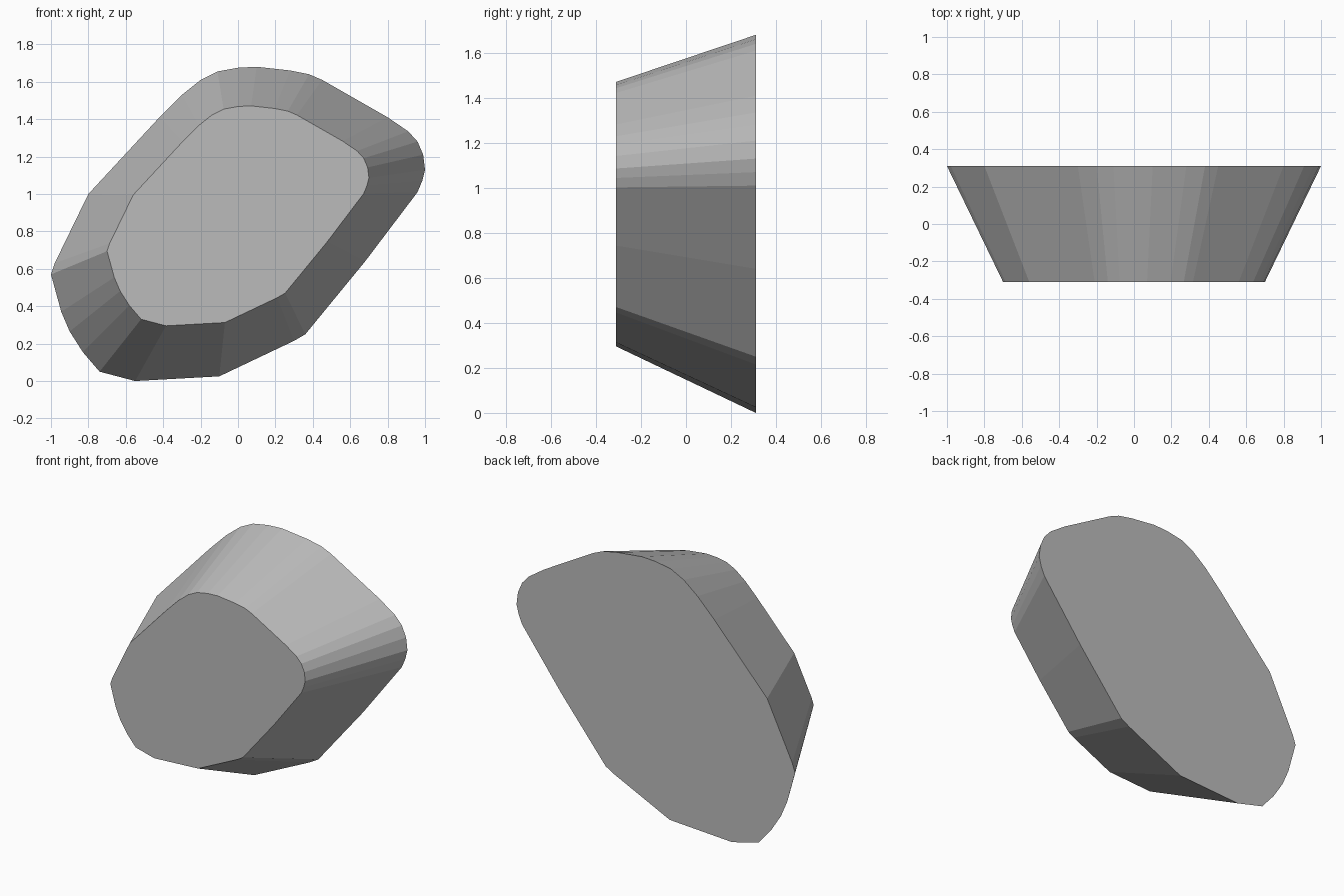
import bpy, bmesh

if "Cube" in bpy.data.objects:
    bpy.data.objects.remove(bpy.data.objects["Cube"])

# Rounded irregular outline (x, z) of the wide back face
OUTLINE = [(-0.55, 0.0), (-0.10, 0.025), (0.30, 0.215), (0.36, 0.25), (0.68, 0.64),
           (0.96, 1.01), (0.985, 1.07), (1.0, 1.13), (0.99, 1.21), (0.96, 1.28),
           (0.91, 1.335), (0.80, 1.41), (0.45, 1.61), (0.38, 1.64), (0.28, 1.66),
           (0.10, 1.68), (0.0, 1.675), (-0.11, 1.655), (-0.20, 1.61), (-0.30, 1.53),
           (-0.42, 1.41), (-0.80, 1.0), (-0.98, 0.63), (-1.0, 0.57), (-0.945, 0.37),
           (-0.90, 0.265), (-0.83, 0.155), (-0.74, 0.05)]
HALF_DEPTH = 0.31
TAPER = 0.7
CENTRE_Z = 0.984

grey = bpy.data.materials.new("plain grey")
grey.diffuse_color = (0.5, 0.5, 0.5, 1)
grey.use_nodes = True
grey.node_tree.nodes["Principled BSDF"].inputs["Base Color"].default_value = grey.diffuse_color

# Block: the outline tapered towards a smaller front face
bm = bmesh.new()
back = [bm.verts.new((x, HALF_DEPTH, z)) for x, z in OUTLINE]
front = [bm.verts.new((x * TAPER, -HALF_DEPTH, CENTRE_Z + (z - CENTRE_Z) * TAPER))
         for x, z in OUTLINE]
bm.faces.new(back)
bm.faces.new(front)
for i in range(len(OUTLINE)):
    j = (i + 1) % len(OUTLINE)
    bm.faces.new((back[i], back[j], front[j], front[i]))
bmesh.ops.recalc_face_normals(bm, faces=bm.faces)

mesh = bpy.data.meshes.new("tapered_block")
bm.to_mesh(mesh)
bm.free()
mesh.materials.append(grey)
block = bpy.data.objects.new("tapered_block", mesh)
bpy.context.collection.objects.link(block)
